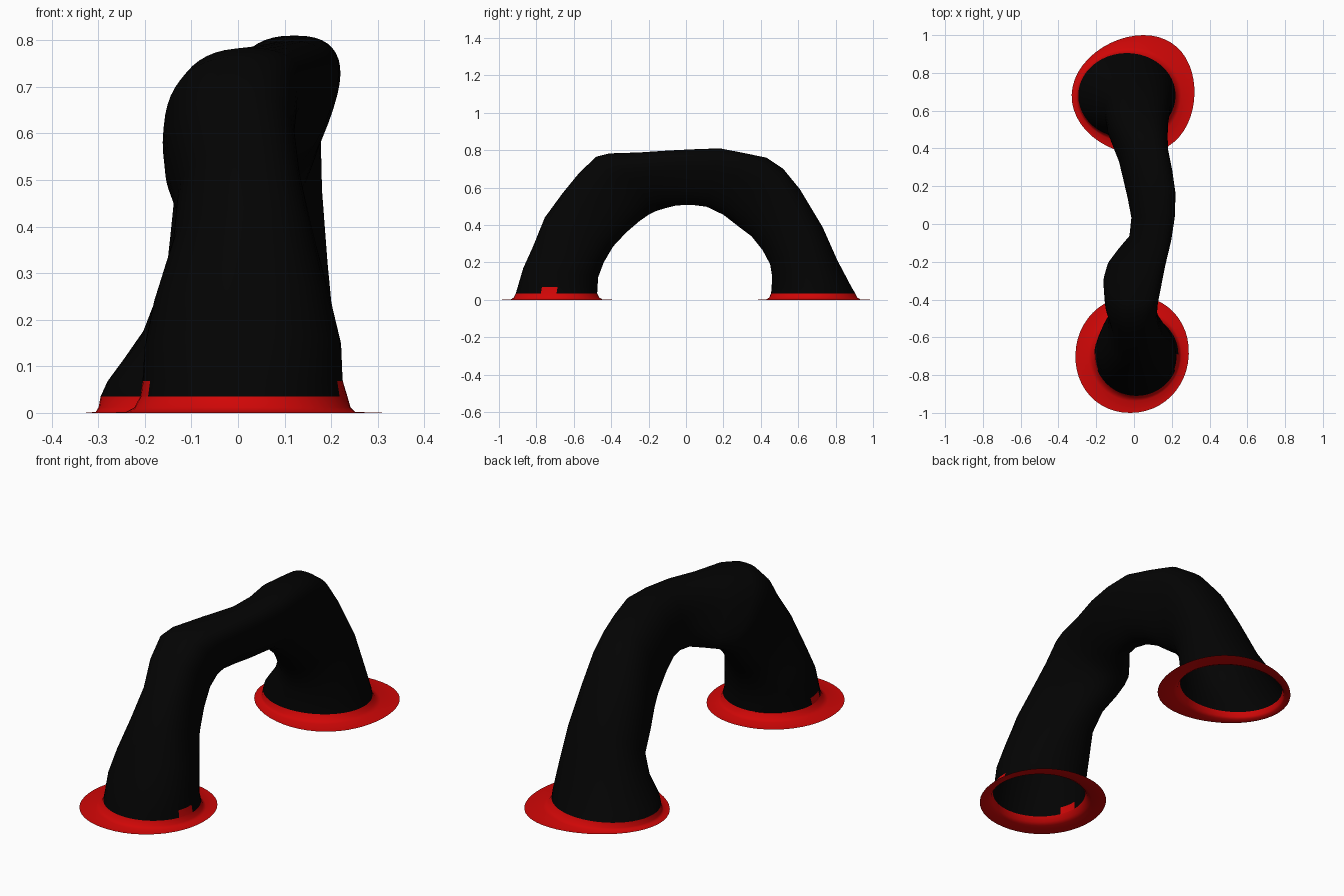
import bpy
import bmesh
import math
from mathutils import Vector

cube = bpy.data.objects.get("Cube")
if cube:
    bpy.data.objects.remove(cube, do_unlink=True)

SEGMENTS = 48
FOOT_TOP = 0.035


def make_material(name, colour):
    material = bpy.data.materials.new(name)
    material.use_nodes = True
    material.diffuse_color = colour
    shader = next(n for n in material.node_tree.nodes if n.type == "BSDF_PRINCIPLED")
    shader.inputs["Base Color"].default_value = colour
    shader.inputs["Roughness"].default_value = 0.8
    return material


black = make_material("soft black", (0.001, 0.001, 0.001, 1))
red = make_material("deep red", (0.63, 0.002, 0.002, 1))


def rounded(value, power):
    """Signed power, used to make slightly squared ellipses."""
    return math.copysign(abs(value) ** power, value)


def section(outer, inner, left, right, power=1.0, lean=0.0, taper=0.0, bend=0.0):
    """Closed ring spanning an outer and inner point of the arch."""
    outer, inner = Vector((0, *outer)), Vector((0, *inner))
    centre = (outer + inner) / 2
    centre.x = (left + right) / 2
    reach = (outer - inner) / 2
    ring = []
    for step in range(SEGMENTS):
        angle = math.tau * step / SEGMENTS
        along = rounded(math.cos(angle), power)
        across = rounded(math.sin(angle), power) * (1 + taper * along)
        point = centre + reach * along
        point.x += (right - left) / 2 * across + lean * along + bend * along ** 2
        ring.append(point)
    return ring


def loft(name, rings, materials, is_red=None):
    """Skin a list of rings into one smooth open surface."""
    bm = bmesh.new()
    loops = [[bm.verts.new(point) for point in ring] for ring in rings]
    for lower, upper in zip(loops, loops[1:]):
        for i in range(SEGMENTS):
            j = (i + 1) % SEGMENTS
            face = bm.faces.new((lower[i], lower[j], upper[j], upper[i]))
            face.smooth = True
            if is_red and is_red(face.calc_center_median()):
                face.material_index = 1
    mesh = bpy.data.meshes.new(name)
    bm.to_mesh(mesh)
    bm.free()
    for material in materials:
        mesh.materials.append(material)
    obj = bpy.data.objects.new(name, mesh)
    bpy.context.collection.objects.link(obj)
    return obj


# Arch stations from front foot to back foot:
# outer y, outer z, inner y, inner z, lowest x, highest x
stations = [
    (-.91, FOOT_TOP, -.475, FOOT_TOP, -.21, .235),
    (-.9, .068, -.473, .068, -.205, .225),
    (-.87, .17, -.47, .12, -.2, .22),
    (-.82, .28, -.44, .2, -.18, .195),
    (-.755, .44, -.39, .285, -.14, .155),
    (-.66, .57, -.32, .36, -.13, .125),
    (-.57, .68, -.25, .42, -.155, .11),
    (-.48, .765, -.2, .455, -.16, .115),
    (-.41, .783, -.16, .475, -.145, .125),
    (-.25, .788, -.11, .49, -.09, .15),
    (-.1, .798, -.05, .505, -.02, .18),
    (.04, .805, .03, .508, -.01, .2),
    (.18, .81, .11, .498, -.03, .205),
    (.31, .785, .2, .455, -.055, .19),
    (.43, .76, .29, .385, -.08, .17),
    (.52, .7, .35, .34, -.11, .17),
    (.61, .59, .41, .265, -.14, .175),
    (.73, .39, .45, .19, -.155, .19),
    (.81, .21, .46, .13, -.205, .205),
    (.885, .068, .458, .068, -.28, .215),
    (.905, FOOT_TOP, .455, FOOT_TOP, -.295, .22),
]
# Sections are round at the feet; towards the crown they get squarer,
# lean to the left and narrow on the underside
rings = []
for i, s in enumerate(stations):
    rise = math.sin(math.pi * i / (len(stations) - 1))
    rings.append(section(s[:2], s[2:4], *s[4:], power=1 - rise / 5,
                         lean=0.035 * rise, taper=rise / 7))


# Small red nicks on both flanks of the front foot
def in_nick(centre):
    return centre.z < 0.06 and abs(centre.y + 0.73) < 0.03


loft("arch_tube", rings, (black, red), in_nick)


# Flared skirts: steep lip at the tube, then almost flat on the ground
def skirt_rings(foot, base):
    result = []
    for spread, height in ((0, FOOT_TOP), (0.12, 0.012), (0.3, 0.002), (1, 0)):
        ring = [a.lerp(b, spread) for a, b in zip(foot, base)]
        for point in ring:
            point.z = height
        result.append(ring)
    return result


front_base = section((-1, 0), (-.38, 0), -.31, .29, power=0.97, lean=-.01)
back_base = section((1, 0), (.37, 0), -.33, .32, lean=.01, bend=.045)
loft("front_skirt", skirt_rings(rings[0], front_base)[::-1], (red,))
loft("back_skirt", skirt_rings(rings[-1], back_base), (red,))
